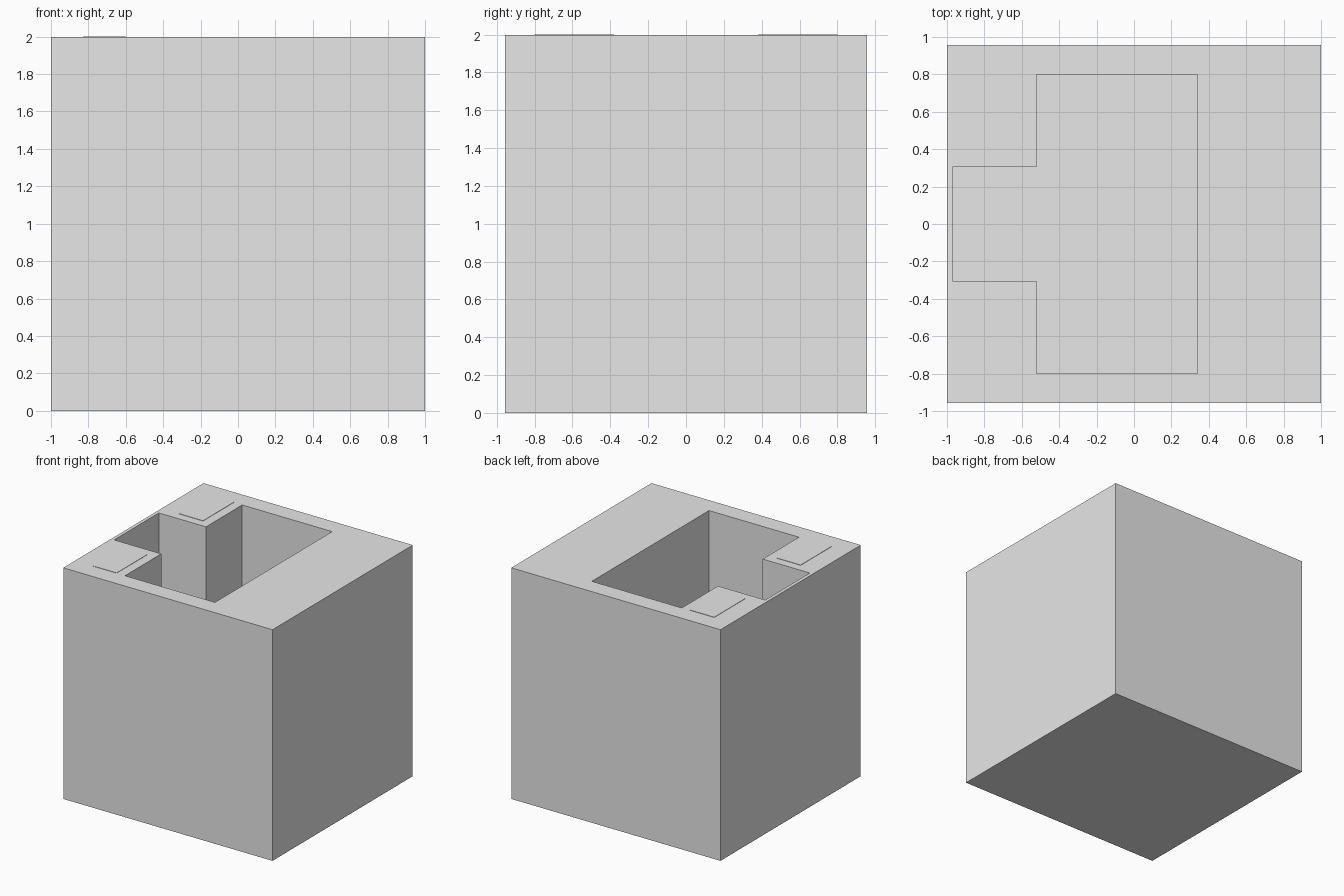
import bpy
import bmesh

cube = bpy.data.objects.get("Cube")
if cube:
    bpy.data.objects.remove(cube, do_unlink=True)

TOP = 1.997      # top of the block
FLOOR = 0.16     # floor of the pocket

grey = bpy.data.materials.new("light_grey")
grey.use_nodes = True
grey.diffuse_color = (0.8, 0.8, 0.8, 1)
grey.node_tree.nodes["Principled BSDF"].inputs["Base Color"].default_value = (0.8, 0.8, 0.8, 1)


def prism(name, outline, z0, z1):
    """Extrude a flat outline from z0 up to z1."""
    bm = bmesh.new()
    face = bm.faces.new([bm.verts.new((x, y, z0)) for x, y in outline])
    ext = bmesh.ops.extrude_face_region(bm, geom=[face])
    verts = [v for v in ext["geom"] if isinstance(v, bmesh.types.BMVert)]
    bmesh.ops.translate(bm, verts=verts, vec=(0, 0, z1 - z0))
    bmesh.ops.recalc_face_normals(bm, faces=bm.faces)
    mesh = bpy.data.meshes.new(name)
    bm.to_mesh(mesh)
    bm.free()
    mesh.materials.append(grey)
    obj = bpy.data.objects.new(name, mesh)
    bpy.context.collection.objects.link(obj)
    return obj


def rect(x0, x1, y0, y1):
    return [(x0, y0), (x1, y0), (x1, y1), (x0, y1)]


# Solid block
block = prism("block", rect(-1, 1, -0.957, 0.957), 0, TOP)

# Pocket with a side notch, cut down from the top
half = [(0.34, 0.8), (-0.52, 0.8), (-0.52, 0.305), (-0.97, 0.305)]
outline = half + [(x, -y) for x, y in reversed(half)]
cutter = prism("pocket_cutter", outline, FLOOR, TOP + 0.2)
cutter.hide_render = True
cutter.hide_viewport = True
cutter.display_type = 'WIRE'

cut = block.modifiers.new("pocket", 'BOOLEAN')
cut.operation = 'DIFFERENCE'
cut.solver = 'EXACT'
cut.object = cutter

# Apply the cut, then drop the cutter
bpy.context.view_layer.update()
graph = bpy.context.evaluated_depsgraph_get()
block_mesh = bpy.data.meshes.new_from_object(block.evaluated_get(graph))
block.modifiers.clear()
block.data = block_mesh
bpy.data.objects.remove(cutter, do_unlink=True)

# Thin raised pads beside the notch
for side, y0, y1 in (("back", 0.38, 0.8), ("front", -0.8, -0.38)):
    prism(side + "_pad", rect(-0.83, -0.6, y0, y1), TOP, 2.0)
